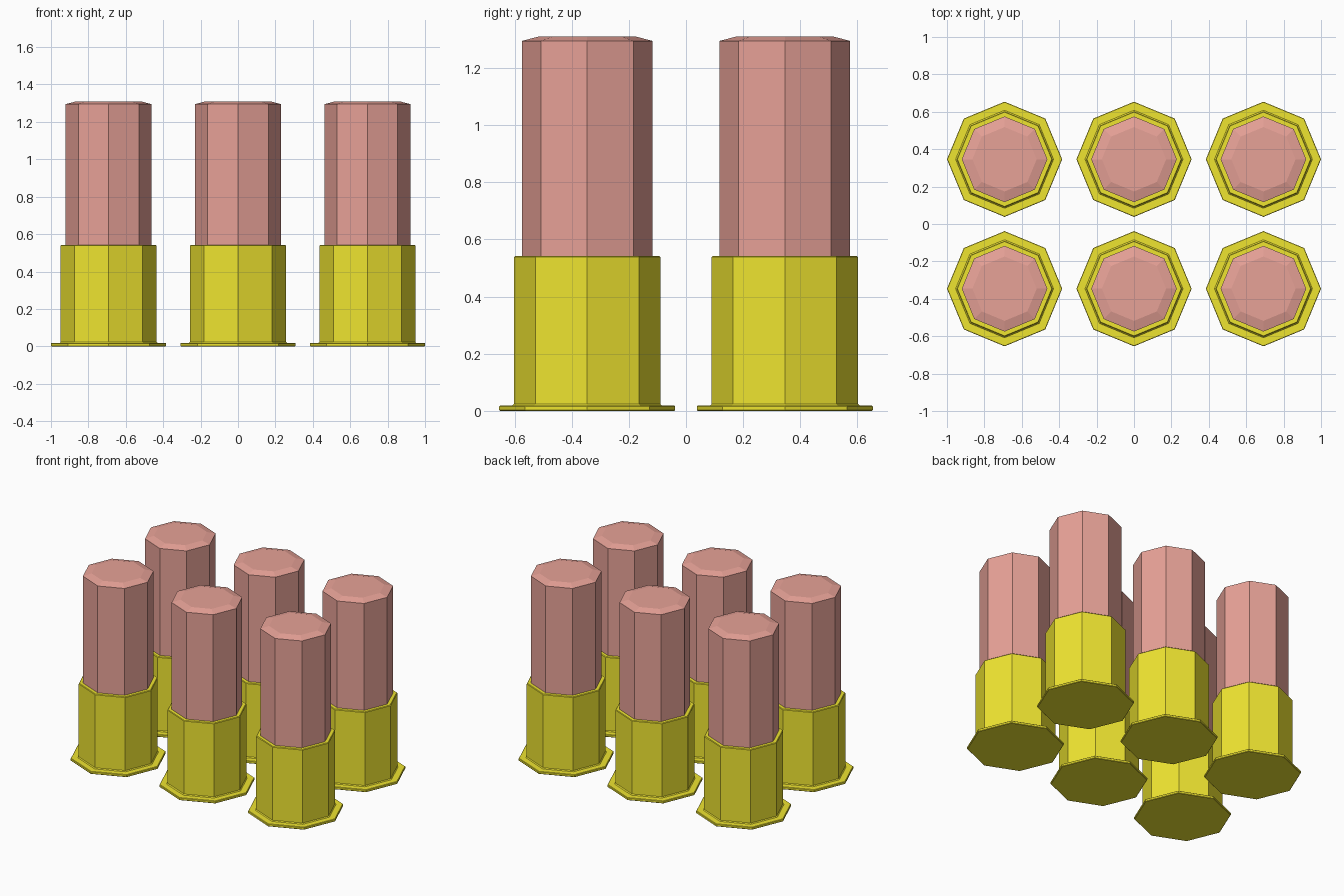
import bpy, bmesh
from math import cos, sin, pi

if "Cube" in bpy.data.objects:
    bpy.data.objects.remove(bpy.data.objects["Cube"])

SIDES = 8


def material(name, color):
    m = bpy.data.materials.new(name)
    m.diffuse_color = color
    m.use_nodes = True
    m.node_tree.nodes["Principled BSDF"].inputs["Base Color"].default_value = m.diffuse_color
    return m


def lathe(name, profile, mat):
    """Eight-sided flat-shaded solid from (radius, z) points, capped at both ends."""
    bm = bmesh.new()
    rings = [[bm.verts.new((r * cos(2 * pi * i / SIDES), r * sin(2 * pi * i / SIDES), z))
              for i in range(SIDES)] for r, z in profile]
    for a, b in zip(rings, rings[1:]):
        for i in range(SIDES):
            j = (i + 1) % SIDES
            bm.faces.new((a[i], a[j], b[j], b[i]))
    bm.faces.new(rings[0][::-1])
    bm.faces.new(rings[-1])
    mesh = bpy.data.meshes.new(name)
    bm.to_mesh(mesh)
    bm.free()
    mesh.materials.append(mat)
    return mesh


brass = material("brass_yellow", (0.86, 0.78, 0.03, 1))
red = material("hull_red", (0.80, 0.36, 0.31, 1))

# Brass base: flat rim flange, then the cup with a slightly bevelled lip
base = lathe("brass_base", [(0.305, 0), (0.308, 0.003), (0.308, 0.015), (0.305, 0.018),
                            (0.262, 0.018), (0.256, 0.024), (0.256, 0.538),
                            (0.252, 0.542), (0.229, 0.542)], brass)
# Red tube with a shallow chamfered crown
tube = lathe("red_tube", [(0.229, 0.535), (0.229, 1.295), (0.172, 1.31)], red)

# Three columns by two rows
for x in (-0.692, 0, 0.692):
    for y in (-0.346, 0.346):
        for mesh in (base, tube):
            ob = bpy.data.objects.new(mesh.name, mesh)
            ob.location = (x, y, 0)
            bpy.context.collection.objects.link(ob)
